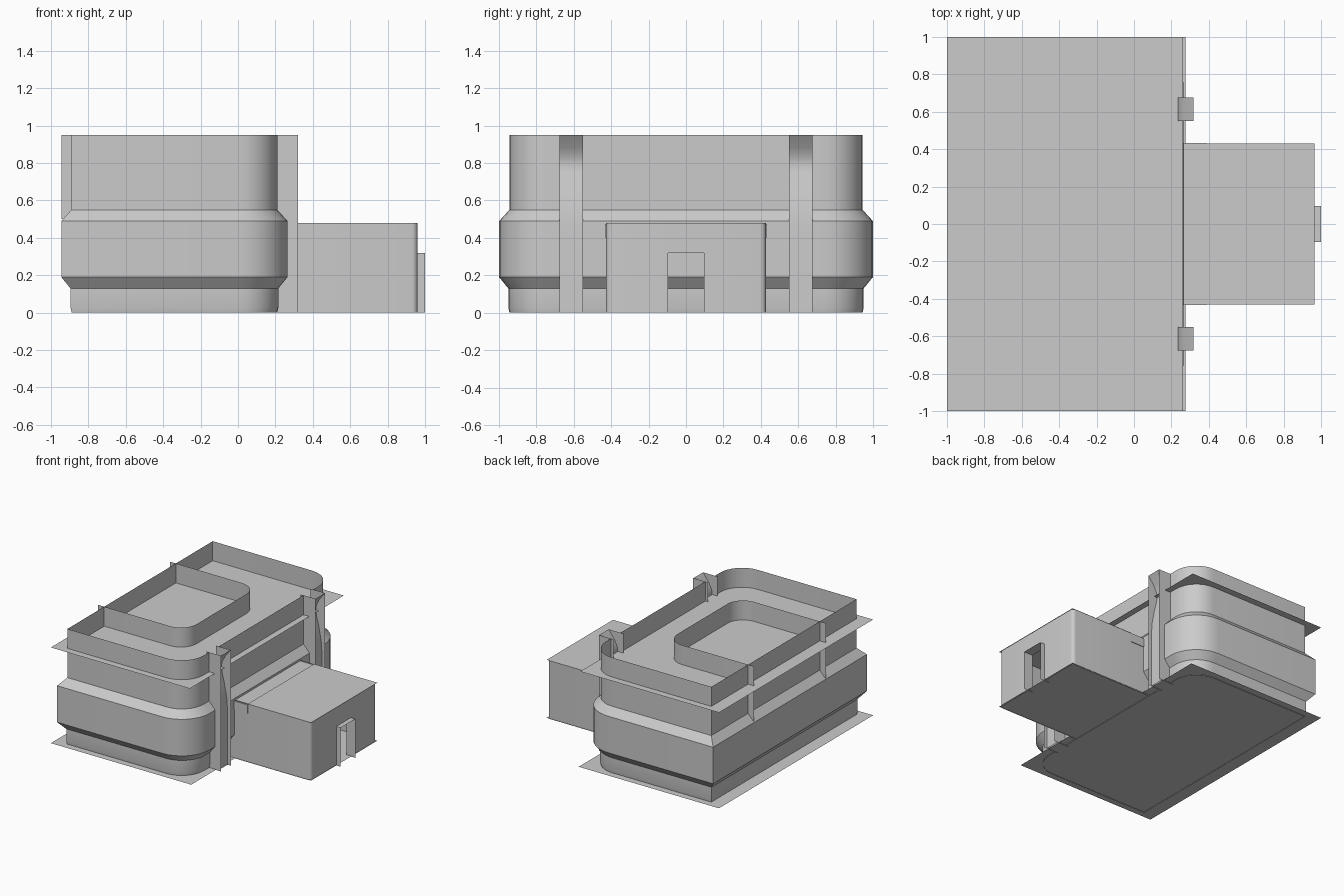
import bpy, bmesh, math

if "Cube" in bpy.data.objects:
    bpy.data.objects.remove(bpy.data.objects["Cube"])


def make(name, verts, faces, smooth=False):
    mesh = bpy.data.meshes.new(name)
    mesh.from_pydata(verts, [], faces)
    bm = bmesh.new()
    bm.from_mesh(mesh)
    bmesh.ops.recalc_face_normals(bm, faces=bm.faces)
    bm.to_mesh(mesh)
    bm.free()
    ob = bpy.data.objects.new(name, mesh)
    bpy.context.collection.objects.link(ob)
    if smooth:
        bpy.ops.object.select_all(action='DESELECT')
        ob.select_set(True)
        bpy.context.view_layer.objects.active = ob
        bpy.ops.object.shade_smooth_by_angle(angle=math.radians(30))
    return ob


def u_path(west, east, half, r, east_ys=(), off=0.0, n=8):
    """U-shaped outline, square on the west, rounded on the east."""
    cx, cy = east - r, half - r
    arc = [(cx + (r + off) * math.sin(a), cy + (r + off) * math.cos(a))
           for a in (math.pi / 2 * i / n for i in range(n + 1))]
    south = [(west - off, -half - off)] + [(x, -y) for x, y in arc]
    mid = [(east + off, y) for y in east_ys]
    north = [(x, y) for x, y in reversed(arc)] + [(west - off, half + off)]
    return south + mid + north


def sheet(name, rings, closed=False, skip=lambda c: False):
    """Wall surface lofted through rings given as (points, z)."""
    n = len(rings[0][0])
    verts = [(x, y, z) for pts, z in rings for x, y in pts]
    faces = []
    for k in range(len(rings) - 1):
        for i in range(n if closed else n - 1):
            j = (i + 1) % n
            f = (k * n + i, k * n + j, (k + 1) * n + j, (k + 1) * n + i)
            c = [sum(verts[v][a] for v in f) / 4 for a in range(3)]
            if not skip(c):
                faces.append(f)
    return make(name, verts, faces, True)


def plate(name, outline, z):
    return make(name, [(x, y, z) for x, y in outline], [tuple(range(len(outline)))])


# Main wall: bulging band, open behind the two pillars
profile = [(0.0, 0.0), (0.006, 0.03), (0.006, 0.13), (0.055, 0.19),
           (0.055, 0.49), (0.0, 0.55), (0.0, 0.95)]
P0, P1 = 0.55, 0.675
sheet("main_wall",
      [(u_path(-0.89, 0.21, 0.943, 0.2, (-P1, -P0, P0, P1), o), z) for o, z in profile],
      closed=True,
      skip=lambda c: c[0] > 0.2 and P0 < abs(c[1]) < P1)

# Floor and roof plates
A = 0.43
plate("ground_plate", [(-1, -1), (0.275, -1), (0.275, -A), (0.965, -A),
                       (0.965, A), (0.275, A), (0.275, 1), (-1, 1)], 0.004)
plate("roof_plate", [(-1, -1), (0.262, -1), (0.262, 1), (-1, 1)], 0.79)

# Inner roof wall whose ends show as fins on the west side
inner = u_path(-0.945, -0.15, 0.465, 0.14)
sheet("inner_roof_wall", [(inner, 0.5), (inner, 0.95)])

# Annex with door opening
D, DH = 0.095, 0.32
annex = u_path(0.21, 0.96, A - 0.003, 0.03, (-D, D), n=5)
sheet("annex_wall", [(annex, 0), (annex, DH), (annex, 0.48)],
      skip=lambda c: c[0] > 0.95 and abs(c[1]) < D and c[2] < DH)
plate("annex_roof", [(0.39, -A), (0.965, -A), (0.965, A), (0.39, A)], 0.48)

# Lower link strip between annex roof and main wall
bpy.ops.mesh.primitive_cube_add(size=1, location=(0.325, 0, 0.438))
link = bpy.context.object
link.name = "annex_link_strip"
link.scale = (0.13, 2 * A + 0.004, 0.07)

# Door surround
frame = [(-D, 0), (-D, DH), (D, DH), (D, 0)]
make("door_surround", [(x, y, z) for x in (0.92, 1.0) for y, z in frame],
     [(i, i + 1, i + 5, i + 4) for i in range(3)])

# Pillars: channel with two side fins and a curved face
curve = [(0.29, 0.0), (0.29, 0.45), (0.283, 0.55), (0.262, 0.66), (0.24, 0.75),
         (0.234, 0.79), (0.24, 0.83), (0.265, 0.88), (0.318, 0.95)]
m = len(curve)
for label, s in (("front", -1), ("back", 1)):
    make(label + "_pillar_face",
         [(x, s * y, z) for y in (P0, P1) for x, z in curve],
         [(i, i + 1, m + i + 1, m + i) for i in range(m - 1)], True)
    for side, y in (("inner", P0), ("outer", P1)):
        make(f"{label}_pillar_{side}_fin",
             [(x, s * y, z) for x, z in ((0.185, 0), (0.32, 0), (0.32, 0.95), (0.185, 0.95))],
             [(0, 1, 2, 3)])
